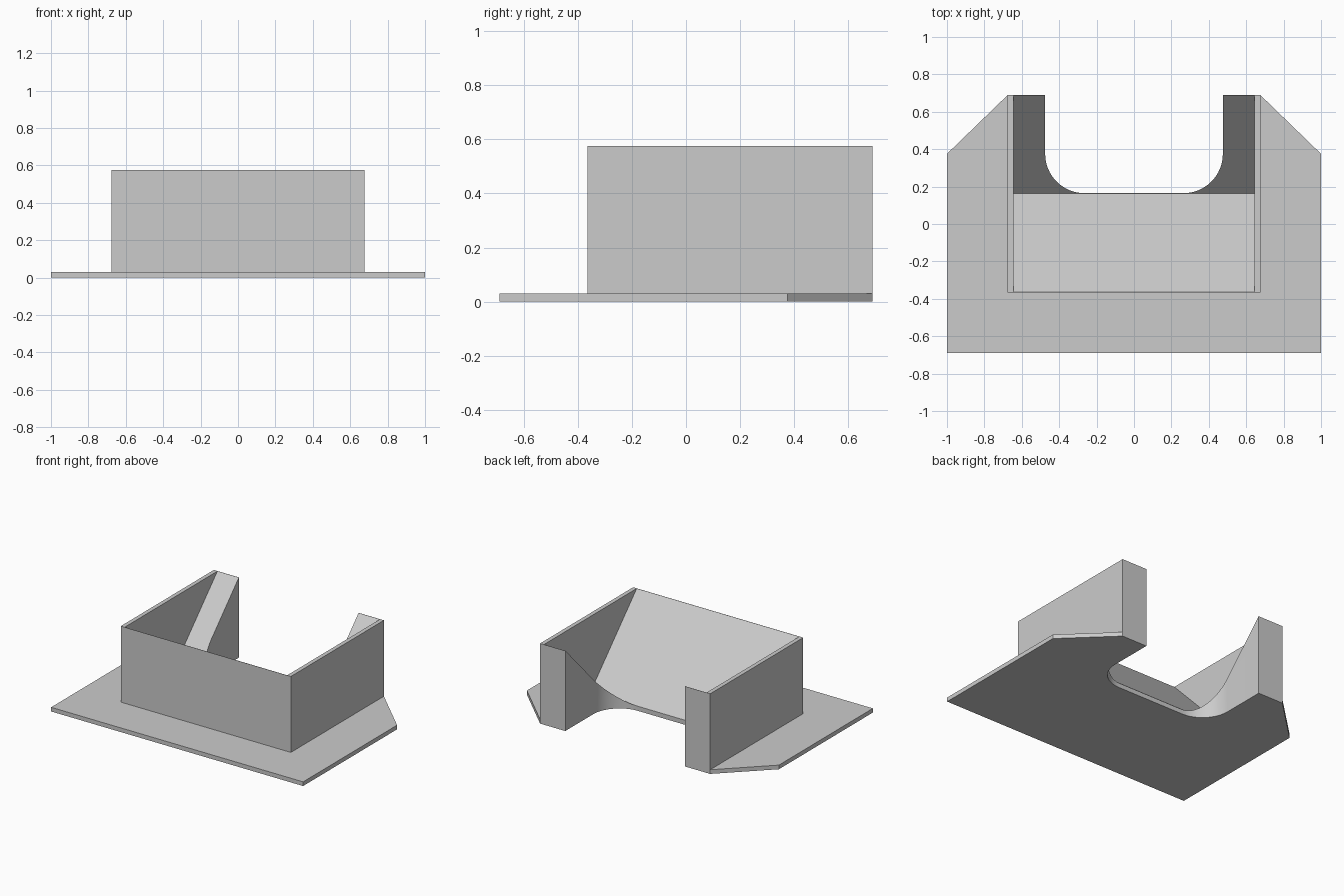
import bpy
import bmesh
from math import cos, sin, pi, radians
from mathutils import Vector

cube = bpy.data.objects.get("Cube")
if cube:
    bpy.data.objects.remove(cube, do_unlink=True)

grey = bpy.data.materials.new("light grey")
grey.use_nodes = True
grey.diffuse_color = (0.6, 0.6, 0.6, 1)
grey.node_tree.nodes["Principled BSDF"].inputs["Base Color"].default_value = (0.6, 0.6, 0.6, 1)


def prism(name, points, direction):
    """Solid made by sweeping a flat outline along a direction."""
    bm = bmesh.new()
    face = bm.faces.new([bm.verts.new(p) for p in points])
    swept = bmesh.ops.extrude_face_region(bm, geom=[face])["geom"]
    moved = [v for v in swept if isinstance(v, bmesh.types.BMVert)]
    bmesh.ops.translate(bm, verts=moved, vec=Vector(direction))
    bmesh.ops.recalc_face_normals(bm, faces=bm.faces)
    mesh = bpy.data.meshes.new(name)
    bm.to_mesh(mesh)
    bm.free()
    mesh.materials.append(grey)
    obj = bpy.data.objects.new(name, mesh)
    bpy.context.collection.objects.link(obj)
    return obj


def select_only(obj):
    bpy.ops.object.select_all(action="DESELECT")
    obj.select_set(True)
    bpy.context.view_layer.objects.active = obj


def cut(obj, cutter):
    select_only(obj)
    mod = obj.modifiers.new("cut", "BOOLEAN")
    mod.operation = "DIFFERENCE"
    mod.solver = "EXACT"
    mod.object = cutter
    bpy.ops.object.modifier_apply(modifier=mod.name)


def mirrored(half):
    """Complete an outline by reflecting it across x = 0."""
    return half + [(-x, y, z) for x, y, z in reversed(half)]


PLATE, TOP = 0.03, 0.575
FRONT, BACK = -0.365, 0.69

# Base plate with chamfered back corners
plate = prism("base_plate", mirrored([(1, -BACK, 0), (1, 0.375, 0), (0.675, BACK, 0)]),
              (0, 0, PLATE))

# Walled body standing on the plate
body = prism("walled_body", mirrored([(0.675, FRONT, PLATE), (0.675, BACK, PLATE)]),
             (0, 0, TOP - PLATE))

# V-shaped trough between the side walls, with near-knife edges front and back
valley = Vector((-0.645, 0.163, PLATE + 0.001))
rims = [Vector((-0.645, y, TOP)) for y in (FRONT + 0.002, BACK - 0.002)]
trough = prism("trough_cutter", [valley] + [valley + (r - valley) * 1.3 for r in rims],
               (1.29, 0, 0))

# U-shaped notch with rounded inner corners, open at the back
radius, steps = 0.21, 16
half = [(0.475, 1, -0.2)]
for i in range(steps + 1):
    a = pi / 2 * i / steps
    half.append((0.265 + radius * cos(a), 0.375 - radius * sin(a), -0.2))
notch = prism("notch_cutter", mirrored(half), (0, 0, 1.2))

cut(body, trough)
cut(body, notch)
cut(plate, notch)

for cutter in (trough, notch):
    bpy.data.objects.remove(cutter, do_unlink=True)

for part in (plate, body):
    select_only(part)
    bpy.ops.object.shade_smooth_by_angle(angle=radians(30))
